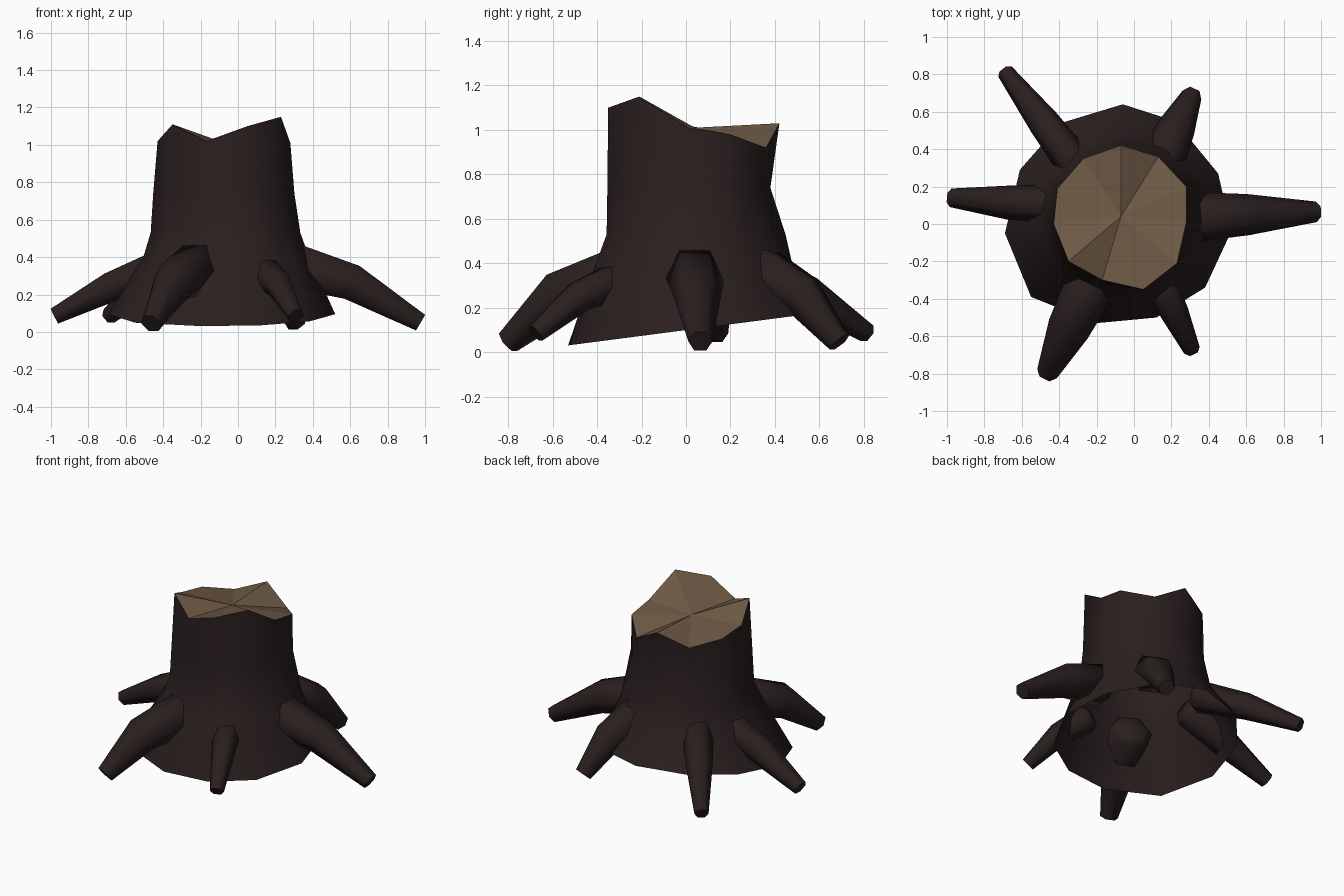
import bpy
import bmesh
from math import radians
from mathutils import Vector

cube = bpy.data.objects.get("Cube")
if cube:
    bpy.data.objects.remove(cube, do_unlink=True)


def make_material(name, colour):
    mat = bpy.data.materials.new(name)
    mat.use_nodes = True
    mat.diffuse_color = (*colour, 1)
    mat.node_tree.nodes["Principled BSDF"].inputs["Base Color"].default_value = (*colour, 1)
    return mat


bark = make_material("dark bark", (0.023, 0.0135, 0.0135))
wood = make_material("cut wood", (0.155, 0.1, 0.059))


def bridge(bm, lower, upper):
    """Join two rings of vertices with a band of quads."""
    count = len(lower)
    for i in range(count):
        j = (i + 1) % count
        bm.faces.new((lower[i], lower[j], upper[j], upper[i]))


def finish(bm, name, materials):
    mesh = bpy.data.meshes.new(name)
    bm.to_mesh(mesh)
    bm.free()
    obj = bpy.data.objects.new(name, mesh)
    bpy.context.collection.objects.link(obj)
    for mat in materials:
        mesh.materials.append(mat)
    bpy.ops.object.select_all(action="DESELECT")
    obj.select_set(True)
    bpy.context.view_layer.objects.active = obj
    bpy.ops.object.shade_smooth_by_angle(angle=radians(65))
    return obj


# Jagged broken rim and wide base outline, clockwise from the back
rim = [Vector(p) for p in (
    (-.07, .42, 1.03), (.13, .36, .92), (.28, .2, .98), (.28, .01, 1.01),
    (.23, -.21, 1.15), (.05, -.35, 1.1), (-.17, -.3, 1.02), (-.35, -.2, 1.11),
    (-.43, 0, 1.02), (-.41, .19, .99), (-.27, .35, .95))]
foot = [Vector((x, y, .1 + .13 * y)) for x, y in (
    (-.06, .64), (.22, .55), (.45, .27), (.52, -.04), (.38, -.34), (.12, -.5),
    (-.2, -.53), (-.55, -.39), (-.69, -.05), (-.61, .29), (-.39, .54))]


def trunk_ring(flare, height, dx, dy, back):
    """Blend the rim towards the base outline at one height."""
    ring = []
    for top, low in zip(rim, foot):
        p = top.lerp(low, flare)
        y = p.y * back if p.y > 0 else p.y
        ring.append(Vector((p.x + dx, y + dy, height)))
    return ring


# Trunk: open underneath, with a fan of cut wood on top
bm = bmesh.new()
profile = [foot, trunk_ring(.34, .41, .015, 0, .96), trunk_ring(.18, .53, .01, .02, .93),
           trunk_ring(.09, .74, 0, .01, .84), rim]
rings = [[bm.verts.new(p) for p in reversed(ring)] for ring in profile]
for lower, upper in zip(rings, rings[1:]):
    bridge(bm, lower, upper)
heart = bm.verts.new((-.07, .04, 1.01))
edge = rings[-1]
for i, vert in enumerate(edge):
    face = bm.faces.new((vert, edge[(i + 1) % len(edge)], heart))
    face.material_index = 1
trunk = finish(bm, "trunk", [bark, wood])
for poly in trunk.data.polygons:
    if poly.material_index == 1:
        poly.use_smooth = False


def make_root(name, start, bend, tip, radii):
    """Hexagonal tapering root with a bend and a bevelled end inside the trunk."""
    start, bend, tip = Vector(start), Vector(bend), Vector(tip)
    first, last = (bend - start).normalized(), (tip - bend).normalized()
    stations = [
        (start - first * .1, first, radii[0] * .75),
        (start - first * .06, first, radii[0] * 1.07),
        (bend, (first + last).normalized(), radii[1]),
        (tip, last, radii[2])]
    bm = bmesh.new()
    rings = []
    for centre, along, radius in stations:
        side = along.cross(Vector((0, 0, 1))).normalized()
        up = side.cross(along)
        corners = [(1, 0), (.5, .87), (-.5, .87), (-1, 0), (-.5, -.87), (.5, -.87)]
        rings.append([bm.verts.new(centre + (side * a + up * b) * radius)
                      for a, b in corners])
    for lower, upper in zip(rings, rings[1:]):
        bridge(bm, lower, upper)
    bm.faces.new(reversed(rings[0]))
    bm.faces.new(rings[-1])
    bmesh.ops.recalc_face_normals(bm, faces=bm.faces)
    finish(bm, name, [bark])


# Roots
make_root("left_root", (.38, .04, .33), (.61, .05, .265), (.975, .065, .05), (.125, .11, .055))
make_root("right_root", (-.42, .105, .35), (-.68, .115, .24), (-.98, .14, .085), (.095, .09, .05))
make_root("front_right_root", (-.24, -.34, .33), (-.35, -.56, .26), (-.465, -.8, .045), (.13, .115, .058))
make_root("front_left_root", (.16, -.36, .3), (.22, -.48, .25), (.31, -.675, .085), (.085, .075, .045))
make_root("back_right_root", (-.33, .34, .355), (-.48, .54, .265), (-.69, .815, .085), (.095, .085, .045))
make_root("back_left_root", (.165, .38, .335), (.23, .52, .26), (.31, .69, .045), (.12, .1, .055))
